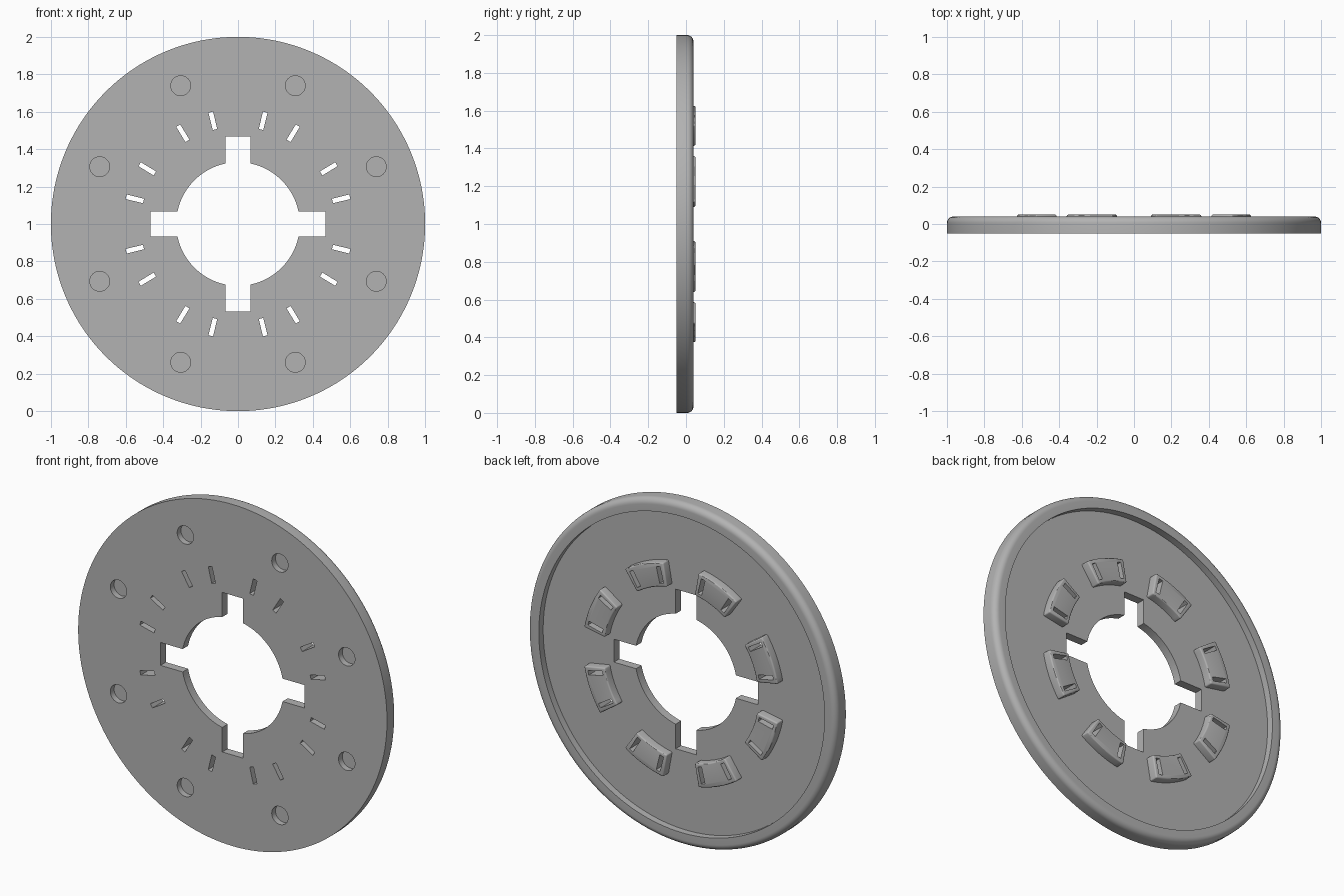
import bpy, bmesh, math
from mathutils import Matrix, Vector

if "Cube" in bpy.data.objects:
    bpy.data.objects.remove(bpy.data.objects["Cube"], do_unlink=True)

FRONT, FLOOR, LIP, BOSS_TOP = -0.05, 0.0, 0.04, 0.05

grey = bpy.data.materials.new("plain grey")
grey.use_nodes = True
colour = (0.45, 0.45, 0.45, 1)
grey.diffuse_color = colour
grey.node_tree.nodes["Principled BSDF"].inputs["Base Color"].default_value = colour


def polar(r, a):
    return (r * math.cos(a), r * math.sin(a))


def arc(r, a0, a1, n):
    return [polar(r, a0 + (a1 - a0) * i / n) for i in range(n + 1)]


def turned(points, a):
    c, s = math.cos(a), math.sin(a)
    return [(x * c - z * s, x * s + z * c) for x, z in points]


def prism(bm, outline, y0, y1):
    """Extrude an x-z outline along y."""
    face = bm.faces.new([bm.verts.new((x, y0, z)) for x, z in outline])
    ext = bmesh.ops.extrude_face_region(bm, geom=[face])
    moved = [v for v in ext["geom"] if isinstance(v, bmesh.types.BMVert)]
    bmesh.ops.translate(bm, verts=moved, vec=(0, y1 - y0, 0))
    bmesh.ops.recalc_face_normals(bm, faces=bm.faces[:])


def make(name, bm):
    """Turn a bmesh into an object centred at height 1."""
    bmesh.ops.recalc_face_normals(bm, faces=bm.faces[:])
    bmesh.ops.translate(bm, verts=bm.verts[:], vec=(0, 0, 1))
    mesh = bpy.data.meshes.new(name)
    bm.to_mesh(mesh)
    bm.free()
    mesh.materials.append(grey)
    ob = bpy.data.objects.new(name, mesh)
    bpy.context.collection.objects.link(ob)
    return ob


# Disc with a rounded raised rim, turned around the y axis
profile = [(0.25, FRONT), (1, FRONT)]
profile += [(0.965 + x, 0.005 + y) for x, y in arc(0.035, 0, math.pi / 2, 8)]
profile += [(0.925, LIP), (0.925, FLOOR), (0.25, FLOOR)]
bm = bmesh.new()
ring = [bm.verts.new((r, y, 0)) for r, y in profile]
edges = [bm.edges.new((ring[i - 1], ring[i])) for i in range(len(ring))]
bmesh.ops.spin(bm, geom=ring + edges, cent=(0, 0, 0), axis=(0, 1, 0),
               angle=math.tau, steps=160, use_duplicate=False)
bmesh.ops.remove_doubles(bm, verts=bm.verts[:], dist=0.0001)
disc = make("disc", bm)

# Cutter: central bore with four keyways, radial slots and blind holes
cut = bmesh.new()
bore, half, reach = 0.33, 0.067, 0.467
gap = math.asin(half / bore)
outline = []
for k in range(4):
    quarter = [(reach, -half), (reach, half)] + arc(bore, gap, math.pi / 2 - gap, 16)
    outline += turned(quarter, k * math.pi / 2)
prism(cut, outline, -0.2, 0.2)

stations = [math.radians(22.5 + 45 * k) for k in range(8)]
slot = [(0.52, -0.0125), (0.615, -0.0125), (0.615, 0.0125), (0.52, 0.0125)]
pin = [(0.8 + x, z) for x, z in arc(0.053, 0, math.tau, 32)[:-1]]
for a in stations:
    for side in (-1, 1):
        prism(cut, turned(slot, a + side * math.radians(8.8)), -0.2, 0.2)
    prism(cut, turned(pin, a), -0.2, -0.015)
cutter = make("cutter", cut)
cutter.hide_render = True

# Eight arched bosses on the back, each around a pair of slots
spread = math.radians(12.2)
sector = arc(0.637, -spread, spread, 10) + arc(0.5, spread, -spread, 10)
bosses = []
for k, a in enumerate(stations):
    bm = bmesh.new()
    prism(bm, turned(sector, a), FLOOR, BOSS_TOP)
    sharp = [e for e in bm.edges if e.calc_face_angle() > 0.8
             and any(v.co.y > 0.01 for v in e.verts)]
    bmesh.ops.bevel(bm, geom=sharp, offset=0.008, segments=3, profile=0.5,
                    affect='EDGES', clamp_overlap=True)
    bosses.append(make("boss_%d" % (k + 1), bm))

# Cut every part, then keep only the finished meshes
parts = [disc] + bosses
for ob in parts:
    mod = ob.modifiers.new("openings", 'BOOLEAN')
    mod.operation = 'DIFFERENCE'
    mod.solver = 'EXACT'
    mod.object = cutter
bpy.context.view_layer.update()
graph = bpy.context.evaluated_depsgraph_get()
baked = [bpy.data.meshes.new_from_object(ob.evaluated_get(graph)) for ob in parts]
for ob, mesh in zip(parts, baked):
    ob.modifiers.clear()
    ob.data = mesh
bpy.data.objects.remove(cutter, do_unlink=True)

# Smooth the curved walls, keep the edges crisp
bpy.ops.object.select_all(action='DESELECT')
for ob in parts:
    ob.select_set(True)
bpy.context.view_layer.objects.active = disc
bpy.ops.object.shade_smooth_by_angle(angle=math.radians(30))
